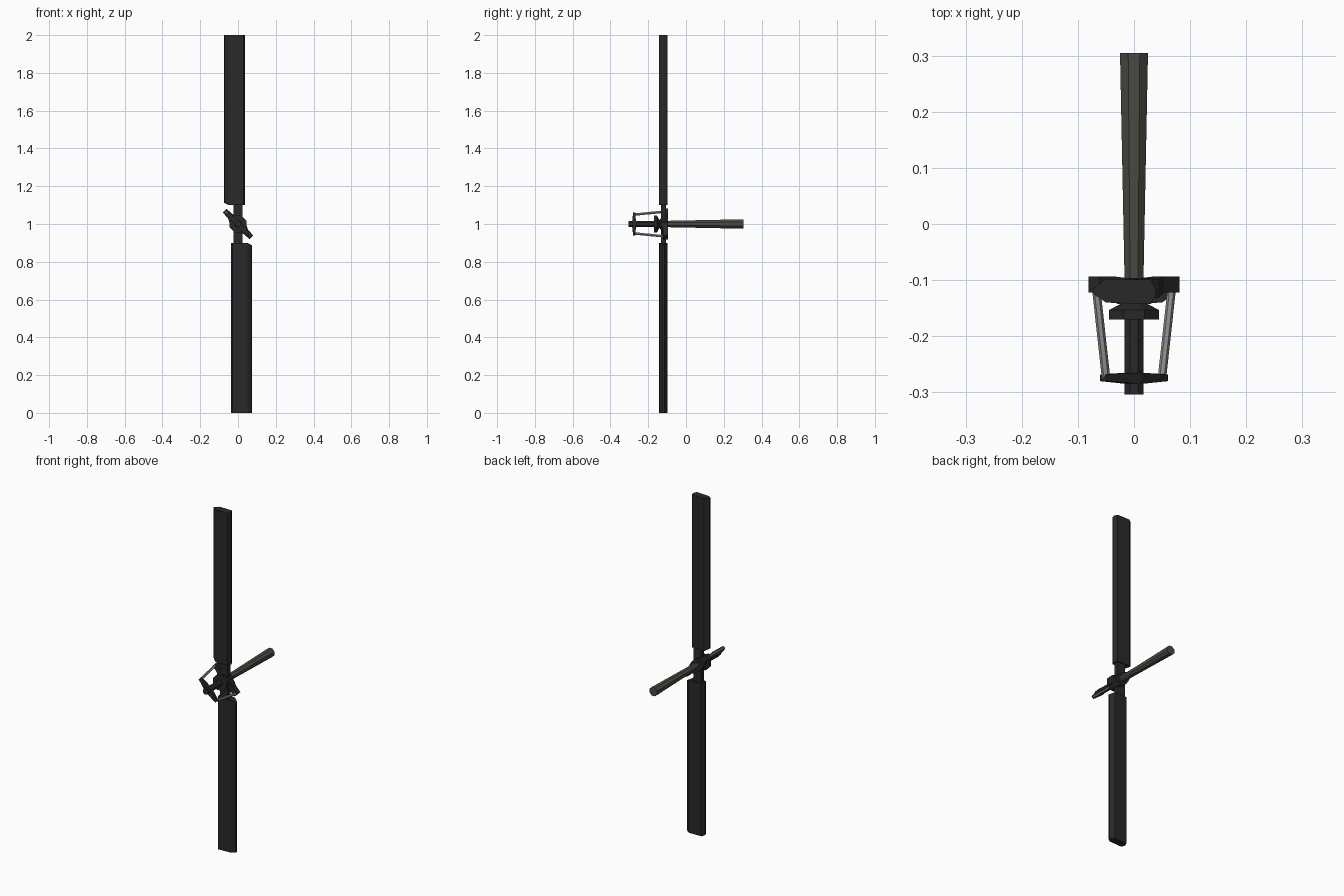
import bpy, bmesh, math
from mathutils import Vector, Matrix

if "Cube" in bpy.data.objects:
    bpy.data.objects.remove(bpy.data.objects["Cube"])


def material(name, rgb):
    m = bpy.data.materials.new(name)
    m.diffuse_color = (*rgb, 1)
    m.use_nodes = True
    m.node_tree.nodes["Principled BSDF"].inputs["Base Color"].default_value = m.diffuse_color
    return m


BLACK = material("matte_black", (0.022, 0.022, 0.022))
OLIVE = material("dark_olive", (0.07, 0.07, 0.055))
STEEL = material("steel", (0.28, 0.28, 0.28))


def loft(name, rings, mat):
    """Skin a list of equal-length vertex rings and cap both ends."""
    bm = bmesh.new()
    vs = [[bm.verts.new(p) for p in r] for r in rings]
    n = len(rings[0])
    for a, b in zip(vs, vs[1:]):
        for i in range(n):
            j = (i + 1) % n
            bm.faces.new((a[i], a[j], b[j], b[i]))
    bm.faces.new(vs[0])
    bm.faces.new(vs[-1])
    bmesh.ops.recalc_face_normals(bm, faces=bm.faces)
    me = bpy.data.meshes.new(name)
    bm.to_mesh(me)
    bm.free()
    me.materials.append(mat)
    ob = bpy.data.objects.new(name, me)
    bpy.context.collection.objects.link(ob)
    return ob


def ring_y(y, r, n):
    return [(r * math.cos(math.tau * (i + .5) / n), y,
             1 + r * math.sin(math.tau * (i + .5) / n)) for i in range(n)]


def turned(name, stations, n, mat):
    return loft(name, [ring_y(y, r, n) for y, r in stations], mat)


def rod(name, a, b, r, n, mat):
    a, b = Vector(a), Vector(b)
    q = (b - a).to_track_quat('Z', 'Y')
    ring = [q @ Vector((r * math.cos(math.tau * i / n),
                        r * math.sin(math.tau * i / n), 0)) for i in range(n)]
    return loft(name, [[a + p for p in ring], [b + p for p in ring]], mat)


def diagonal_bar(name, stations, mat):
    """Bar along the upper-left to lower-right diagonal.
    stations: (distance, half width, front y, back y)"""
    u = Vector((-1, 0, 1)).normalized()
    w = Vector((1, 0, 1)).normalized()
    c = Vector((0, 0, 1))
    rings = []
    for d, h, y0, y1 in stations:
        rings.append([c + u * d + w * s * h + Vector((0, y, 0))
                      for s, y in ((-1, y0), (1, y0), (1, y1), (-1, y1))])
    return loft(name, rings, mat)


# Tapered drive shaft, and thinner control shaft in front
turned("drive_shaft", [(0.305, 0.027), (-0.11, 0.018)], 8, OLIVE)
turned("control_shaft", [(-0.10, 0.018), (-0.304, 0.018)], 8, BLACK)
# Hub cap
turned("hub_cap", [(-0.138, 0.016), (-0.153, 0.048), (-0.17, 0.048)], 8, BLACK)
# Central hub carrying both blade roots
turned("hub_block", [(-0.096, 0.036), (-0.13, 0.036), (-0.14, 0.025)], 8, BLACK)

# Blades and roots, the lower pair turned half a circle about the shaft
half_turn = (Matrix.Translation((0, 0, 1)) @ Matrix.Rotation(math.pi, 4, 'Y')
             @ Matrix.Translation((0, 0, -1)))
section = [(-.073, -.115), (-.072, -.125), (-.05, -.14), (.03, -.143),
           (.038, -.128), (.038, -.115), (.03, -.099), (-.05, -.098)]
root = [(-.025, -.133), (.025, -.133), (.025, -.106), (-.025, -.106)]
for label, mat4 in (("upper", Matrix()), ("lower", half_turn)):
    bottom = [(x, y, 1.112 if x < -.06 else 1.10) for x, y in section]
    blade = loft(label + "_blade", [bottom, [(x, y, 2) for x, y in section]], BLACK)
    grip = loft(label + "_blade_root", [[(x, y, z) for x, y in root] for z in (1.0, 1.115)], BLACK)
    for ob in (blade, grip):
        ob.data.transform(mat4)

# Pitch horn behind and crosshead in front, both on the same diagonal
diagonal_bar("pitch_horn", [(-.101, .014, -.122, -.094), (-.06, .016, -.122, -.094),
                            (-.03, .03, -.132, -.098), (.03, .03, -.132, -.098),
                            (.06, .016, -.122, -.094), (.101, .014, -.122, -.094)], BLACK)
diagonal_bar("crosshead", [(-.077, .009, -.28, -.268), (0, .019, -.285, -.265),
                           (.077, .009, -.28, -.268)], BLACK)

# Pitch links
for label, s in (("upper", -1), ("lower", 1)):
    rod(label + "_pitch_link", (s * .067, -.118, 1 - s * .065),
        (s * .05, -.273, 1 - s * .05), .0075, 6, STEEL)
